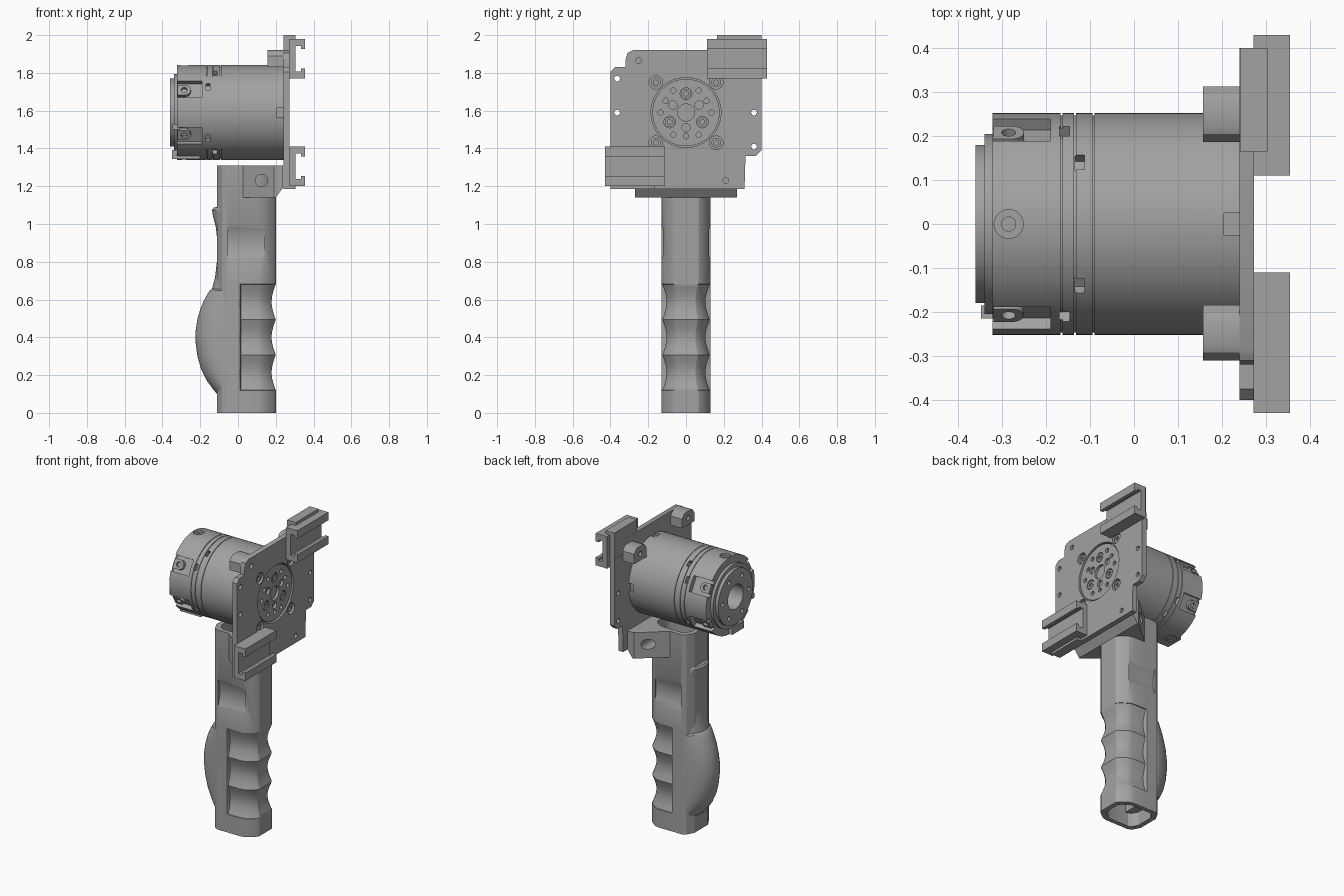
import bpy, bmesh, math
from mathutils import Vector, Matrix

if "Cube" in bpy.data.objects:
    bpy.data.objects.remove(bpy.data.objects["Cube"])

grey = bpy.data.materials.new("machined grey")
grey.use_nodes = True
grey.diffuse_color = (0.36, 0.36, 0.36, 1)
grey.node_tree.nodes["Principled BSDF"].inputs["Base Color"].default_value = (0.36, 0.36, 0.36, 1)


def finish(name, bm):
    bmesh.ops.recalc_face_normals(bm, faces=bm.faces)
    me = bpy.data.meshes.new(name)
    bm.to_mesh(me)
    bm.free()
    me.materials.append(grey)
    ob = bpy.data.objects.new(name, me)
    bpy.context.collection.objects.link(ob)
    return ob


def activate(ob):
    bpy.ops.object.select_all(action='DESELECT')
    ob.select_set(True)
    bpy.context.view_layer.objects.active = ob


def loft(name, rings, tube=False):
    bm = bmesh.new()
    vs = [[bm.verts.new(p) for p in r] for r in rings]
    for a, b in zip(vs, vs[1:] + vs[:1] if tube else vs[1:]):
        for i in range(len(a)):
            j = (i + 1) % len(a)
            bm.faces.new((a[i], a[j], b[j], b[i]))
    if not tube:
        bm.faces.new(vs[0])
        bm.faces.new(vs[-1])
    return finish(name, bm)


def prism(name, pts, lo, hi, place):
    return loft(name, [[place(a, b, t) for a, b in pts] for t in (lo, hi)])


def along_x(a, b, t): return (t, a, b)
def along_y(a, b, t): return (a, t, b)
def along_z(a, b, t): return (a, b, t)


def add_box(bm, lo, hi, turn=0, centre=(0, 0, 0)):
    lo, hi = Vector(lo), Vector(hi)
    m = (Matrix.Translation(centre) @ Matrix.Rotation(turn, 4, 'X')
         @ Matrix.Translation((lo + hi) / 2) @ Matrix.Diagonal((*(hi - lo), 1)))
    bmesh.ops.create_cube(bm, size=1, matrix=m)


def add_cyl(bm, a, b, r, seg=24):
    a, b = Vector(a), Vector(b)
    m = Matrix.Translation((a + b) / 2) @ (b - a).to_track_quat('Z', 'Y').to_matrix().to_4x4()
    bmesh.ops.create_cone(bm, cap_ends=True, segments=seg, radius1=r, radius2=r,
                          depth=(b - a).length, matrix=m)


def cut(ob, *builders):
    for build in builders:
        bm = bmesh.new()
        build(bm)
        tool = finish("cutter", bm)
        tool.hide_render = True
        mod = ob.modifiers.new("cut", 'BOOLEAN')
        mod.object, mod.operation, mod.solver = tool, 'DIFFERENCE', 'EXACT'
        mod.use_self = True
        activate(ob)
        bpy.ops.object.modifier_apply(modifier=mod.name)
        bpy.data.objects.remove(tool)


def polar(x, r, deg):
    a = math.radians(deg)
    return (x, r * math.cos(a), AXIS + r * math.sin(a))


def lathe(name, profile, seg=72):
    return loft(name, [[polar(x, r, 360 * i / seg) for i in range(seg)] for x, r in profile])


AXIS = 1.59

# Handle tube with three finger grooves
half = [(.2, .065), (.188, .085), (.14, .122), (.11, .13), (.016, .13), (.01, .13),
        (-.06, .13), (-.085, .115), (-.11, .07)]
outline = half + [(x, -y) for x, y in reversed(half)]


def handle_ring(z, grooved):
    d = .022 * abs(math.sin(math.pi * (z - .12) / .187)) if grooved else 0
    ring = []
    for x, y in outline:
        if grooved and x > .012:
            y -= math.copysign((d + .005) * min(1, abs(y) / .12), y)
            x -= d * max(0, (x - .1) / .1)
        ring.append((x, y, z))
    return ring


inner = [((x - .045) * .8 + .045, y * .78) for x, y in outline]
rings = [handle_ring(0, False), handle_ring(.119, False)]
rings += [handle_ring(.12 + .561 * i / 36, True) for i in range(37)]
rings += [handle_ring(.682, False), handle_ring(1.31, False)]
rings += [[(x, y, z) for x, y in inner] for z in (1.31, 0)]
handle = loft("handle", rings, tube=True)

# Palm swell and thumb ledge behind the handle
swell = [(.09, -.1), (.12, -.128), (.17, -.165), (.23, -.195), (.3, -.215), (.37, -.224),
         (.43, -.225), (.5, -.214), (.56, -.196), (.61, -.173), (.648, -.15), (.656, -.138),
         (.72, -.121), (.8, -.112), (.9, -.108), (.98, -.117), (1.04, -.132), (1.075, -.138),
         (1.087, -.128), (1.092, -.1)]


def swell_ring(z, nose):
    width = .127 if z < .65 else .118
    ring = []
    for i in range(25):
        a = math.pi * i / 24 - math.pi / 2
        ring.append((-.02 + (nose + .02) * abs(math.cos(a)) ** .8, width * math.sin(a), z))
    return ring


palm_swell = loft("palm_swell", [swell_ring(z, n) for z, n in swell])


# Thumb recesses on both sides
def thumb(bm):
    for s in (1, -1):
        add_cyl(bm, (-.055, s * .3225, .9), (.14, s * .3225, .9), .2125, 96)


cut(handle, thumb)
cut(palm_swell, thumb)

# Clamp wings joining the handle to the plate
for side, s in (("left", 1), ("right", -1)):
    wing = prism("clamp_wing_" + side, [(.02, s * .125), (.19, s * .27), (.237, s * .27),
                 (.237, 0), (.19, 0), (.19, s * .07), (.13, s * .12)], 1.14, 1.31, along_z)
    cut(wing, lambda bm: add_cyl(bm, (.125, s * .1, 1.23), (.125, s * .4, 1.23), .033),
        lambda bm: add_box(bm, (-.03, -1, -.06), (.03, 1, .0), 0, (.23, 0, 1.19)))
foot = prism("clamp_foot", [(.19, 1.14), (.2, 1.14), (.237, 1.19), (.19, 1.19)], -.27, .27, along_y)

# Mounting plate
plate = prism("mounting_plate", [(-.4, 1.185), (.31, 1.185), (.315, 1.36), (.37, 1.36), (.4, 1.39),
              (.4, 1.83), (.32, 1.83), (.32, 1.92), (-.28, 1.92), (-.31, 1.905), (-.32, 1.87),
              (-.32, 1.83), (-.375, 1.83), (-.4, 1.805)], .24, .273, along_x)
corners = [(y, AXIS + z) for y in (-.16, .16) for z in (-.16, .16)]


def plate_holes(bm):
    for y, z in [(-.25, 1.865), (-.365, 1.77), (-.365, 1.59), (.36, 1.59), (.36, 1.41), (.21, 1.23)]:
        add_cyl(bm, (.2, y, z), (.3, y, z), .015)
    for y, z in corners:
        add_cyl(bm, (.25, y, z), (.3, y, z), .036)
    add_cyl(bm, (.2, 0, AXIS), (.3, 0, AXIS), .185, 64)


cut(plate, plate_holes)

# Hub disc in the plate
hub = lathe("hub_disc", [(.235, .178), (.266, .178)])
bolts = [polar(.26, .1, a)[1:] for a in (90, 210, 330)]


def hub_holes(bm):
    add_cyl(bm, (.25, 0, AXIS), (.3, 0, AXIS), .045, 32)
    for y, z in bolts:
        add_cyl(bm, (.25, y, z), (.3, y, z), .031)
    for k in range(3):
        add_cyl(bm, polar(.25, .08, 30 + 120 * k), polar(.3, .08, 30 + 120 * k), .022)
    for a in (30, 150, 270):
        for off, r in ((-30, .135), (0, .125), (30, .135)):
            if (a + off) % 120 != 90:
                add_cyl(bm, polar(.25, r, a + off), polar(.3, r, a + off), .014)


cut(hub, hub_holes)

# Socket head screws
for i, (y, z) in enumerate(corners + bolts):
    bm = bmesh.new()
    add_cyl(bm, (.245, y, z), (.264, y, z), .026)
    cut(finish("screw_%d" % (i + 1), bm),
        lambda b: add_cyl(b, (.254, y, z), (.3, y, z), .014, 6))

# Rails with their backing blocks, one at each opposite corner
for name, s, mid, low, high in (("upper", 1, 1.875, 1.77, 2.0), ("lower", -1, 1.305, 1.185, 1.41)):
    side = [(.272, .105), (.355, .105), (.355, .052), (.333, .052), (.333, .068), (.305, .068)]
    shape = side + [(x, -z) for x, z in reversed(side)]
    prism(name + "_rail", [(x, mid + z) for x, z in shape], s * .11, s * .43, along_y)
    prism(name + "_rail_block", [(s * .165, low), (s * .4, low), (s * .4, high), (s * .165, high)],
          .241, .304, along_x)

# Bosses behind the plate
for name, y, z, top in (("right", -.247, 1.865, .055), ("left", .25, 1.82, .06)):
    pts = [(y - .063, z - .035), (y + .063, z - .035), (y + .063, z + top - .03),
           (y + .045, z + top - .006), (y + .03, z + top), (y - .03, z + top),
           (y - .045, z + top - .006), (y - .063, z + top - .03)]
    boss = prism("boss_" + name, pts, .157, .242, along_x)
    cut(boss, lambda bm: add_cyl(bm, (.1, y, z + .01), (.22, y, z + .01), .015))

# Motor body and head, with thin ring grooves
R = .252
motor = lathe("motor", [(-.36, .18), (-.34, .18), (-.34, .205), (-.322, .205), (-.322, R), (-.167, R),
              (-.167, R - .005), (-.163, R - .005), (-.163, R), (-.136, R), (-.136, R - .005),
              (-.132, R - .005), (-.132, R), (-.094, R), (-.094, R - .005), (-.09, R - .005),
              (-.09, R), (.24, R)])
centre = (0, 0, AXIS)
pockets = (30, 150, 210, 330)


def motor_cuts(bm):
    add_cyl(bm, (-.4, 0, AXIS), (-.2, 0, AXIS), .08, 48)
    for k in range(6):
        add_cyl(bm, polar(-.4, .135, 60 * k), polar(-.33, .135, 60 * k), .014)
    for a in pockets:
        add_box(bm, (-.33, .218, -.05), (-.19, .3, .05), math.radians(a), centre)
    for a in (90, 270):
        add_cyl(bm, polar(-.285, .235, a), polar(-.285, .3, a), .033)
    for a in range(0, 360, 90):
        add_box(bm, (.205, .235, -.025), (.26, .3, .025), math.radians(a), centre)
    for base in (90, 270):
        for x, off in ((-.158, 57), (-.123, 34)):
            for s in (1, -1):
                add_box(bm, (x - .011, .225, -.02), (x + .011, .3, .02),
                        math.radians(base + s * off), centre)


def cross_holes(bm):
    for a in (90, 270):
        add_cyl(bm, polar(-.285, .2, a), polar(-.285, .3, a), .016)


cut(motor, motor_cuts, cross_holes)

# Clamp lugs in the head pockets
for i, a in enumerate(pockets):
    bm = bmesh.new()
    add_box(bm, (-.32, .21, -.03), (-.275, .24, .03), math.radians(a), centre)
    add_cyl(bm, polar(-.28, .21, a), polar(-.28, .2401, a), .03)
    lug = finish("head_lug_%d" % (i + 1), bm)
    cut(lug, lambda b: add_cyl(b, polar(-.285, .222, a), polar(-.285, .3, a), .016))

# Latch tab below the motor head
bm = bmesh.new()
add_box(bm, (-.35, -.1, 1.345), (-.2, .02, 1.392))
finish("latch_tab", bm)
bm = bmesh.new()
add_box(bm, (-.348, -.215, 1.5), (-.31, -.185, 1.53))
finish("index_peg", bm)

for ob in bpy.context.collection.objects:
    if ob.type == 'MESH' and grey.name in ob.data.materials:
        activate(ob)
        bpy.ops.object.shade_smooth_by_angle(angle=math.radians(28))
